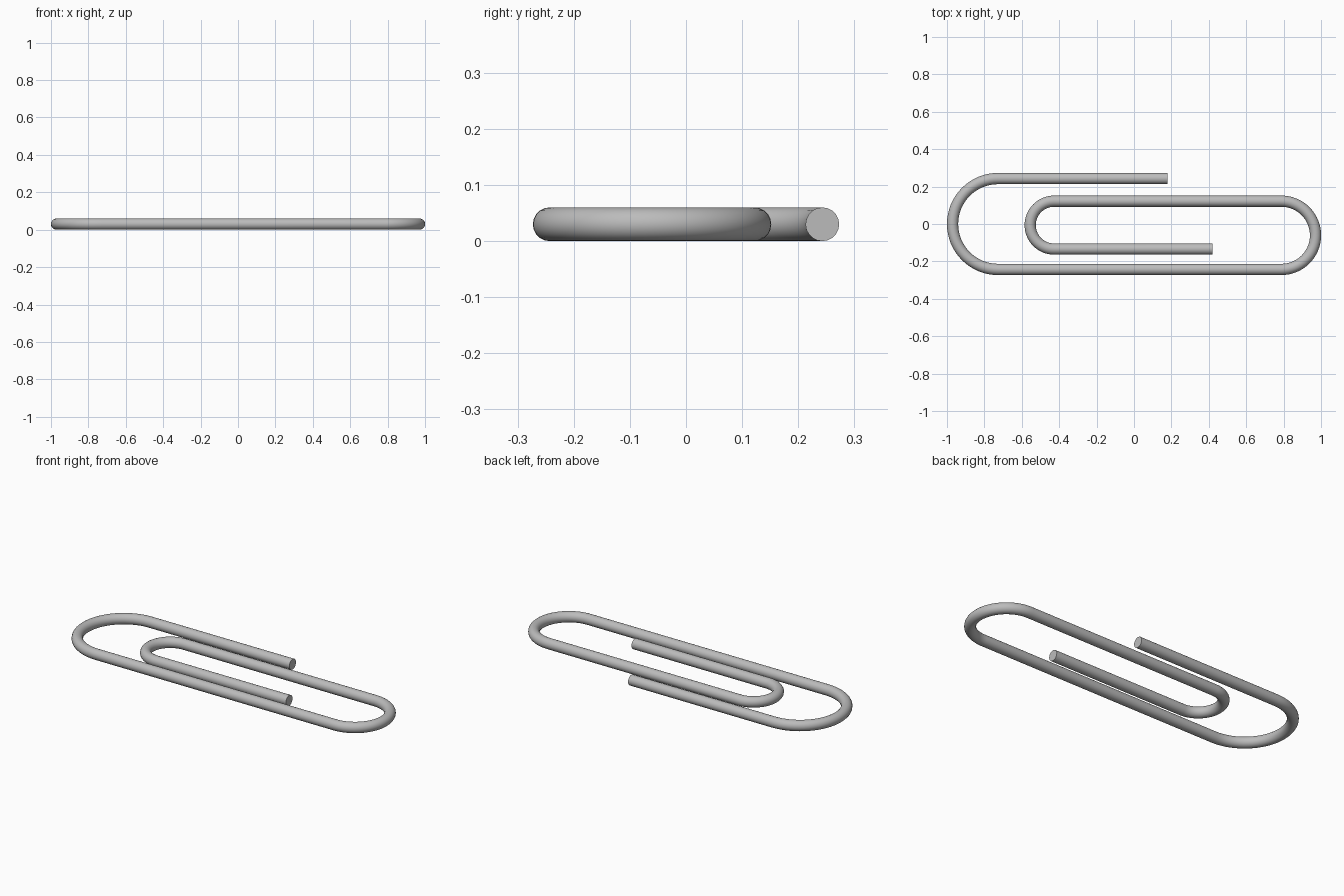
import bpy
from math import cos, sin, pi, radians

if "Cube" in bpy.data.objects:
    bpy.data.objects.remove(bpy.data.objects["Cube"], do_unlink=True)

WIRE = 0.03          # wire radius
ARC_STEPS = 32

# Material
steel = bpy.data.materials.new("grey_steel")
steel.use_nodes = True
colour = (0.5, 0.5, 0.5, 1)
steel.diffuse_color = colour
steel.node_tree.nodes["Principled BSDF"].inputs["Base Color"].default_value = colour


def bend(x, y_from, y_to, side):
    """Half circle from y_from to y_to, bulging towards side (+1 or -1) in x."""
    mid, r = (y_from + y_to) / 2, (y_from - y_to) / 2
    angles = [pi * i / ARC_STEPS for i in range(ARC_STEPS + 1)]
    return [(x + side * abs(r) * sin(a), mid + r * cos(a)) for a in angles]


# Centre line: outer end, large bend, right bend, inner bend, inner end
OUTER, UPPER, LOWER = 0.243, 0.122, -0.134
path = [(0.178, OUTER)]
path += bend(-0.727, OUTER, -OUTER, -1)
path += bend(0.788, -OUTER, UPPER, 1)
path += bend(-0.427, UPPER, LOWER, -1)
path += [(0.42, LOWER)]

# Round wire swept along the centre line, with flat capped ends
curve = bpy.data.curves.new("bent_wire", "CURVE")
curve.dimensions = "3D"
curve.bevel_depth = WIRE
curve.bevel_resolution = 8
curve.use_fill_caps = True
spline = curve.splines.new("POLY")
spline.points.add(len(path) - 1)
for point, (x, y) in zip(spline.points, path):
    point.co = (x, y, WIRE, 1)
curve.materials.append(steel)

wire = bpy.data.objects.new("bent_wire", curve)
bpy.context.collection.objects.link(wire)
bpy.ops.object.select_all(action="DESELECT")
wire.select_set(True)
bpy.context.view_layer.objects.active = wire
bpy.ops.object.convert(target="MESH")
bpy.ops.object.shade_smooth_by_angle(angle=radians(40))
